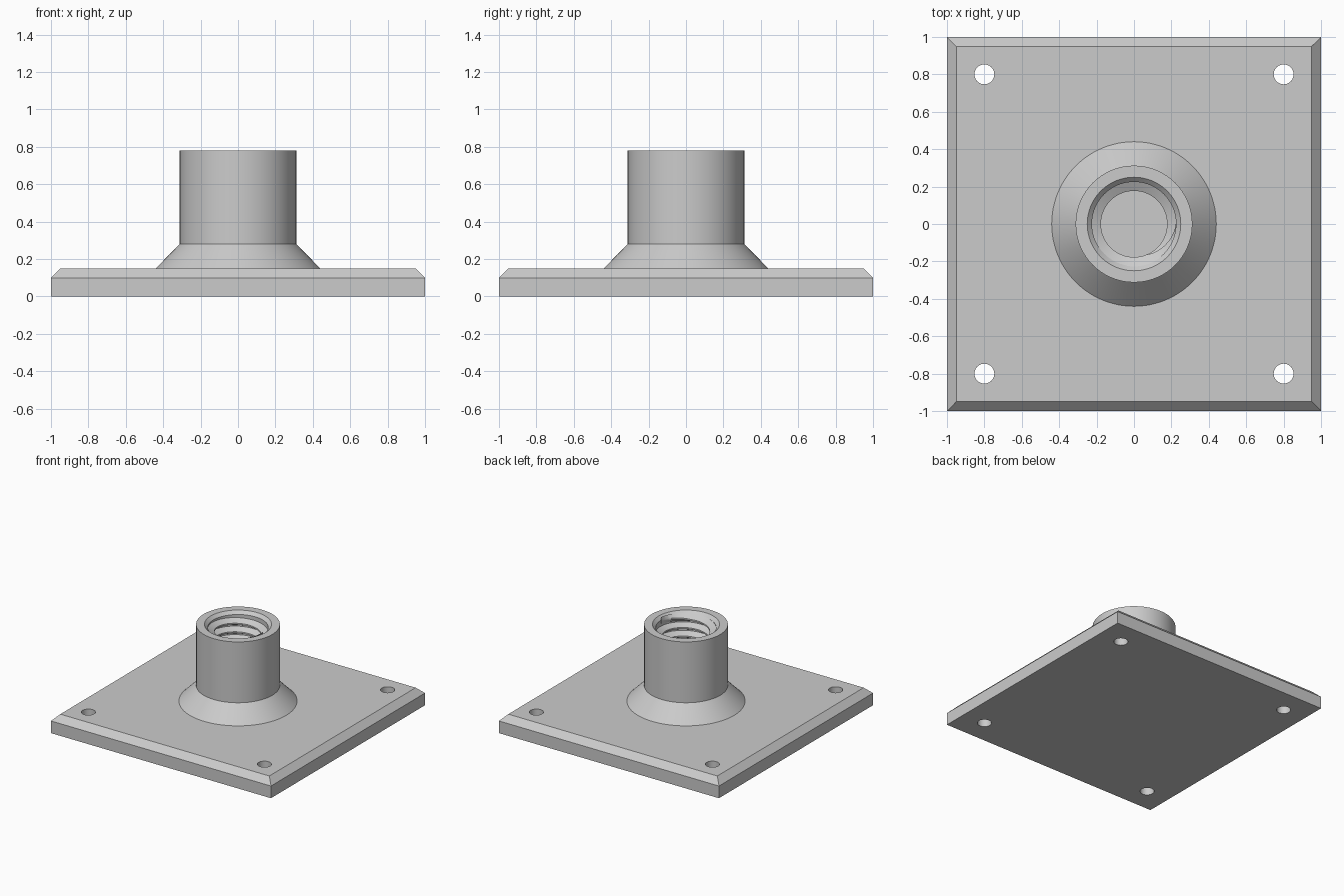
import bpy, bmesh
from math import cos, sin, tau, radians

if "Cube" in bpy.data.objects:
    bpy.data.objects.remove(bpy.data.objects["Cube"], do_unlink=True)

steel = bpy.data.materials.new("plain_grey")
steel.use_nodes = True
GREY = (0.6, 0.6, 0.6, 1)
steel.diffuse_color = GREY
steel.node_tree.nodes["Principled BSDF"].inputs["Base Color"].default_value = GREY

PLATE_TOP = 0.15
ROOT, CREST = 0.225, 0.177   # thread radii
PITCH = 0.07


def make_object(name, bm, smooth=False):
    bmesh.ops.recalc_face_normals(bm, faces=bm.faces)
    mesh = bpy.data.meshes.new(name)
    bm.to_mesh(mesh)
    bm.free()
    mesh.materials.append(steel)
    obj = bpy.data.objects.new(name, mesh)
    bpy.context.collection.objects.link(obj)
    bpy.ops.object.select_all(action="DESELECT")
    obj.select_set(True)
    bpy.context.view_layer.objects.active = obj
    if smooth:
        bpy.ops.object.shade_smooth_by_angle(angle=radians(30))
    return obj


def bridge(bm, rings, closed=False):
    """Join rings of vertices with quads; closed joins last to first."""
    pairs = zip(rings, rings[1:] + rings[:1]) if closed else zip(rings, rings[1:])
    for a, b in pairs:
        n = len(a)
        for i in range(n):
            j = (i + 1) % n
            bm.faces.new((a[i], a[j], b[j], b[i]))


# Square plate with a chamfered upper rim
bm = bmesh.new()
corners = ((-1, -1), (1, -1), (1, 1), (-1, 1))
rings = [[bm.verts.new((x * s, y * s, z)) for x, y in corners]
         for s, z in ((1, 0), (1, 0.1), (0.95, PLATE_TOP))]
bridge(bm, rings)
bm.faces.new(rings[0])
bm.faces.new(rings[-1])
plate = make_object("base_plate", bm)

# Four screw holes cut through the plate corners
bm = bmesh.new()
for x, y in corners:
    drill = bmesh.ops.create_cone(bm, cap_ends=True, segments=48,
                                  radius1=0.053, radius2=0.053, depth=0.6)
    bmesh.ops.translate(bm, verts=drill["verts"], vec=(x * 0.8, y * 0.8, 0.1))
cutter = make_object("hole_cutter", bm)
cutter.hide_render = True
cut = plate.modifiers.new("screw_holes", "BOOLEAN")
cut.operation = "DIFFERENCE"
cut.solver = "EXACT"
cut.object = cutter
bpy.context.view_layer.objects.active = plate
bpy.ops.object.modifier_apply(modifier=cut.name)
bpy.data.objects.remove(cutter, do_unlink=True)
plate.select_set(True)
bpy.ops.object.shade_smooth_by_angle(angle=radians(30))

# Flared collar with a bored centre, spun from its cross-section
bm = bmesh.new()
profile = ((0.44, PLATE_TOP), (0.312, 0.28), (0.312, 0.78),
           (0.25, 0.78), (ROOT, 0.755), (ROOT, PLATE_TOP))
SIDES = 96
rings = [[bm.verts.new((r * cos(tau * i / SIDES), r * sin(tau * i / SIDES), z))
          for i in range(SIDES)] for r, z in profile]
bridge(bm, rings, closed=True)
make_object("collar", bm, smooth=True)

# Helical ridge inside the bore, fading out at both ends
bm = bmesh.new()
STEPS, TURNS = 64, 8
total = STEPS * TURNS
sections = []
for i in range(total + 1):
    a = tau * i / STEPS
    z = PLATE_TOP + 0.035 + PITCH * i / STEPS
    fade = min(1, i / 12, (total - i) / 12)
    crest = ROOT - (ROOT - CREST) * max(fade, 0.05)
    sections.append([bm.verts.new((r * cos(a), r * sin(a), z + dz))
                     for r, dz in ((ROOT + 0.002, -0.031), (crest, -0.006),
                                   (crest, 0.006), (ROOT + 0.002, 0.031))])
bridge(bm, sections)
bm.faces.new(sections[0])
bm.faces.new(sections[-1])
make_object("inner_thread", bm, smooth=True)
